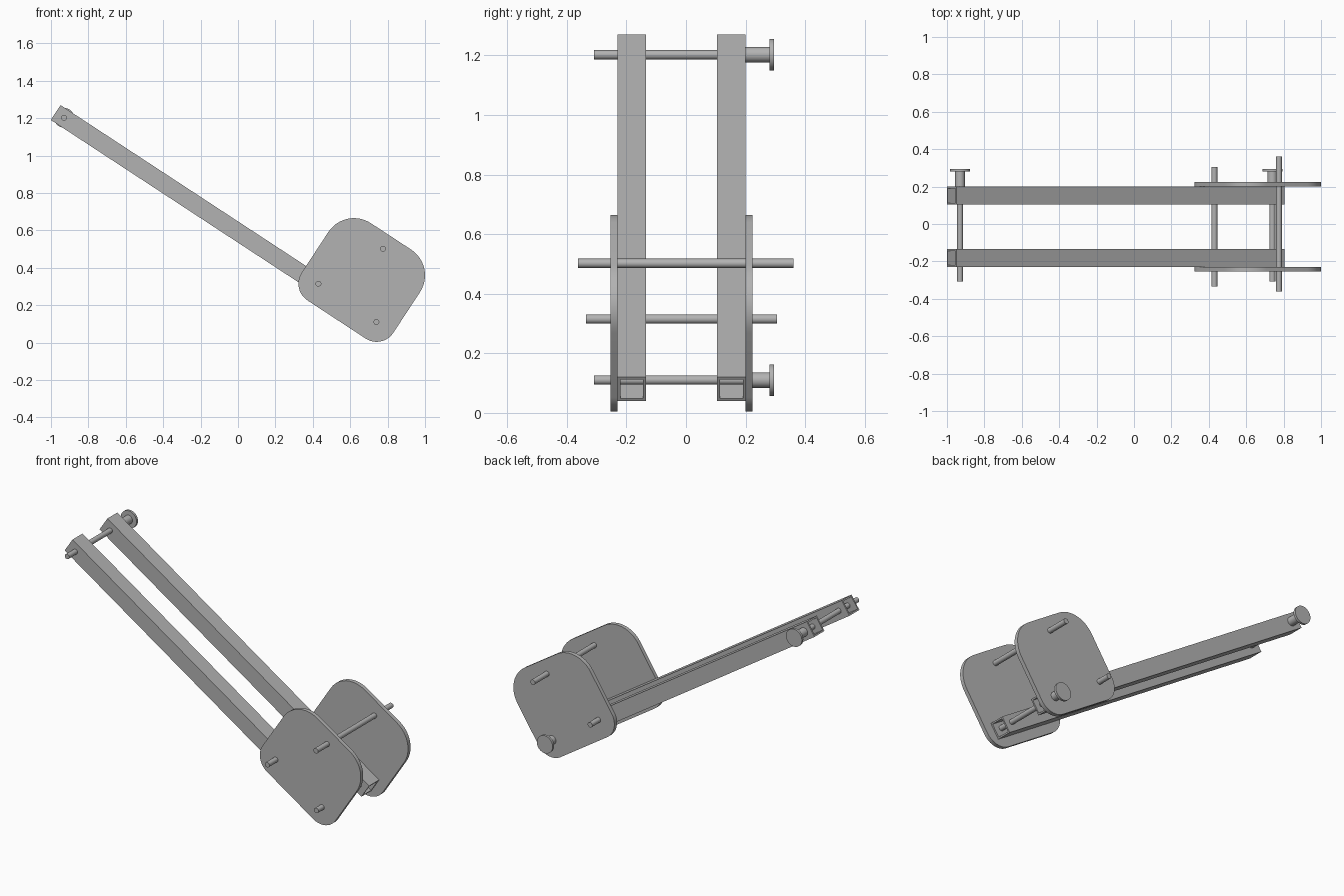
import bpy, bmesh, math
from mathutils import Vector, Matrix

if "Cube" in bpy.data.objects:
    bpy.data.objects.remove(bpy.data.objects["Cube"], do_unlink=True)

grey = bpy.data.materials.new("plain_grey")
grey.use_nodes = True
colour = (0.45, 0.45, 0.45, 1)
grey.diffuse_color = colour
grey.node_tree.nodes["Principled BSDF"].inputs["Base Color"].default_value = colour

# Pin centres in the x-z plane; the bars run along top_pin -> end_pin
top_pin, mid_pin, end_pin = (-0.93, 1.202), (0.43, 0.315), (0.74, 0.11)
upper_pin = (0.775, 0.502)
slope = math.atan2(1.15, 1.755)


def finish(name, bm, smooth=False):
    bmesh.ops.recalc_face_normals(bm, faces=bm.faces[:])
    mesh = bpy.data.meshes.new(name)
    bm.to_mesh(mesh)
    bm.free()
    mesh.materials.append(grey)
    ob = bpy.data.objects.new(name, mesh)
    bpy.context.collection.objects.link(ob)
    if smooth:
        bpy.ops.object.select_all(action='DESELECT')
        ob.select_set(True)
        bpy.context.view_layer.objects.active = ob
        bpy.ops.object.shade_smooth_by_angle(angle=math.radians(30))
    return ob


def rod(name, pin, y0, y1, radius):
    bm = bmesh.new()
    place = Matrix.Translation((pin[0], (y0 + y1) / 2, pin[1])) @ Matrix.Rotation(math.pi / 2, 4, 'X')
    bmesh.ops.create_cone(bm, cap_ends=True, segments=32, radius1=radius,
                          radius2=radius, depth=y1 - y0, matrix=place)
    return finish(name, bm, True)


def square_tube(name, y, length=2.098, width=0.095, wall=0.009):
    # Open-ended hollow bar: outer and inner loops joined by rims
    bm = bmesh.new()
    loops = []
    for x in (-length / 2, length / 2):
        for h in (width / 2, width / 2 - wall):
            loops.append([bm.verts.new((x, sy * h, sz * h))
                          for sy, sz in ((-1, -1), (1, -1), (1, 1), (-1, 1))])
    out0, in0, out1, in1 = loops
    for a, b in ((out0, out1), (out1, in1), (in1, in0), (in0, out0)):
        for i in range(4):
            j = (i + 1) % 4
            bm.faces.new((a[i], a[j], b[j], b[i]))
    ob = finish(name, bm)
    ob.location = (-0.0975, y, 0.655)
    ob.rotation_euler = (0, slope, 0)
    return ob


def side_plate(name, y0, y1):
    # Rounded plate: tight corners around the two lower pins, wide ones above
    bm = bmesh.new()
    u = Vector((math.cos(slope), 0, -math.sin(slope)))
    v = Vector((math.sin(slope), 0, math.cos(slope)))
    origin = Vector((mid_pin[0], y0, mid_pin[1]))
    corners = ((0, 0, 0.107, 180), (0.372, 0, 0.107, 270),
               (0.315, 0.26, 0.164, 0), (0.057, 0.26, 0.164, 90))
    outline = []
    for cu, cv, r, start in corners:
        for i in range(13):
            a = math.radians(start + 7.5 * i)
            outline.append(bm.verts.new(origin + u * (cu + r * math.cos(a)) + v * (cv + r * math.sin(a))))
    face = bm.faces.new(outline)
    extruded = bmesh.ops.extrude_face_region(bm, geom=[face])["geom"]
    bmesh.ops.translate(bm, vec=(0, y1 - y0, 0),
                        verts=[g for g in extruded if isinstance(g, bmesh.types.BMVert)])
    return finish(name, bm, True)


# Pair of hollow bars and the plates outside them
square_tube("front_bar", -0.182)
square_tube("back_bar", 0.152)
side_plate("front_plate", -0.253, -0.2295)
side_plate("back_plate", 0.1995, 0.224)

# Plain cross rods
rod("upper_rod", upper_pin, -0.362, 0.36, 0.0155)
rod("middle_rod", mid_pin, -0.335, 0.305, 0.0155)

# Knobbed pins through both ends of the bars
for label, pin in (("top", top_pin), ("bottom", end_pin)):
    rod(label + "_pin", pin, -0.308, 0.21, 0.0155)
    rod(label + "_knob_stem", pin, 0.2, 0.282, 0.026)
    rod(label + "_knob_cap", pin, 0.281, 0.295, 0.053)
